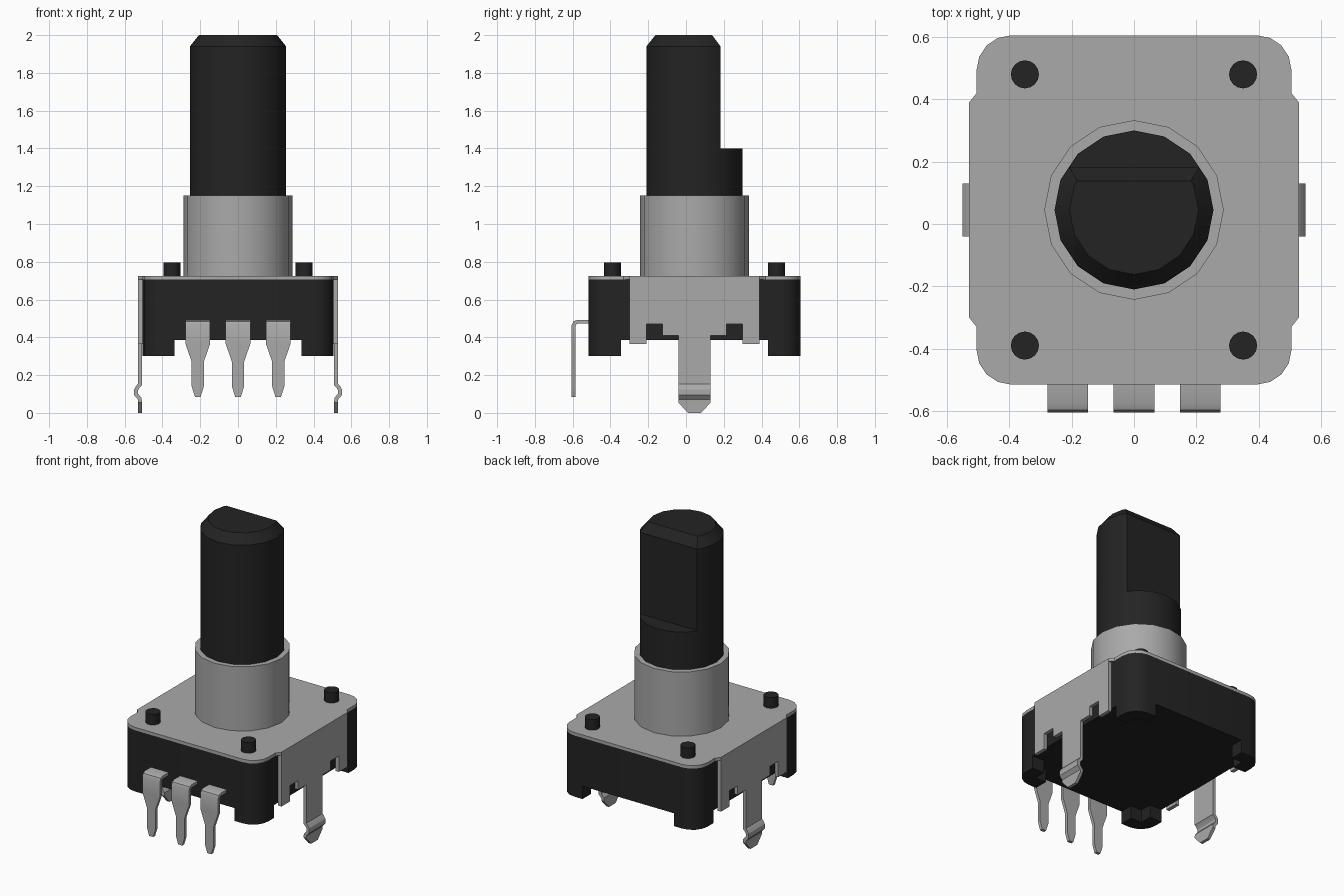
import bpy, bmesh, math
from mathutils import Vector

cube = bpy.data.objects.get("Cube")
if cube:
    bpy.data.objects.remove(cube, do_unlink=True)


def material(name, value):
    m = bpy.data.materials.new(name)
    m.use_nodes = True
    m.diffuse_color = (value, value, value, 1)
    m.node_tree.nodes["Principled BSDF"].inputs["Base Color"].default_value = (value, value, value, 1)
    return m


METAL = material("grey metal", 0.40)
BLACK = material("black plastic", 0.017)
CY = 0.045            # y of the shaft axis
HX, HY = 0.505, 0.56  # half size of the housing
R = 0.11              # housing corner radius


def loft(name, rings, mat):
    """Skin a stack of equal rings and cap both ends."""
    bm = bmesh.new()
    rows = [[bm.verts.new(p) for p in ring] for ring in rings]
    n = len(rows[0])
    for a, b in zip(rows, rows[1:]):
        for i in range(n):
            j = (i + 1) % n
            bm.faces.new((a[i], a[j], b[j], b[i]))
    bm.faces.new(rows[0][::-1])
    bm.faces.new(rows[-1])
    bmesh.ops.recalc_face_normals(bm, faces=bm.faces)
    mesh = bpy.data.meshes.new(name)
    bm.to_mesh(mesh)
    bm.free()
    mesh.materials.append(mat)
    obj = bpy.data.objects.new(name, mesh)
    bpy.context.collection.objects.link(obj)
    bpy.ops.object.select_all(action='DESELECT')
    obj.select_set(True)
    bpy.context.view_layer.objects.active = obj
    bpy.ops.object.shade_smooth_by_angle(angle=math.radians(30))
    return obj


def prism(name, outline, z0, z1, mat):
    """Upright prism; the outline is relative to the shaft axis."""
    return loft(name, [[(x, y + CY, z) for x, y in outline] for z in (z0, z1)], mat)


def circle(r, n=16):
    return [(r * math.cos(math.tau * i / n), r * math.sin(math.tau * i / n)) for i in range(n)]


def d_outline(r, flat):
    """Circle cut off straight at y = flat."""
    pts, out = circle(r), []
    for (x0, y0), (x1, y1) in zip(pts, pts[1:] + pts[:1]):
        if y0 <= flat:
            out.append((x0, y0))
        if (y0 <= flat) != (y1 <= flat):
            t = (flat - y0) / (y1 - y0)
            out.append((x0 + t * (x1 - x0), flat))
    return out


def corner():
    """Rounded corner in the +x +y quadrant."""
    return [(HX - R + R * math.cos(a), HY - R + R * math.sin(a))
            for a in (math.pi / 2 * i / 4 for i in range(5))]


def all_round(quarter):
    """Repeat a quarter outline in all four quadrants."""
    flip = quarter[::-1]
    return (quarter + [(-x, y) for x, y in flip]
            + [(-x, -y) for x, y in quarter] + [(x, -y) for x, y in flip])


def strip(name, path, widths, place, t=0.02):
    """Bent sheet strip along a (u, z) path, with its own width at each point."""
    pts = [Vector(p) for p in path]
    rings = []
    for i, (p, w) in enumerate(zip(pts, widths)):
        d0 = (p - pts[i - 1]).normalized() if i else None
        d1 = (pts[i + 1] - p).normalized() if i < len(pts) - 1 else d0
        d0 = d0 or d1
        n0, n1 = Vector((-d0.y, d0.x)), Vector((-d1.y, d1.x))
        n = (n0 + n1).normalized()
        n *= t / 2 / n.dot(n1)
        rings.append([place(p.x + s * n.x, v * w / 2, p.y + s * n.y)
                      for s, v in ((-1, -1), (1, -1), (1, 1), (-1, 1))])
    return loft(name, rings, METAL)


# Housing, its feet and the metal cover
prism("housing", all_round(corner()), 0.385, 0.705, BLACK)
foot = corner() + [(HX - 0.17, HY), (HX - 0.17, HY - 0.09), (HX - 0.09, HY - 0.09),
                   (HX - 0.09, HY - 0.17), (HX, HY - 0.17)]
prism("cover", all_round([(0.529, 0.345), (HX, 0.375)] + corner()), 0.705, 0.725, METAL)
for sx, sy, side in ((1, 1, "back_left"), (-1, 1, "back_right"),
                     (1, -1, "front_left"), (-1, -1, "front_right")):
    prism(side + "_foot", [(x * sx, y * sy) for x, y in foot], 0.30, 0.40, BLACK)
    peg_y = 0.435 * sy
    prism(side + "_peg", [(x + 0.35 * sx, y + peg_y) for x, y in circle(0.045)],
          0.70, 0.795, BLACK)

# Bushing and shaft with a flat and a chamfered tip
prism("bushing", circle(0.288), 0.72, 1.15, METAL)
prism("shaft_base", circle(0.255), 1.10, 1.40, BLACK)
loft("shaft", [[(x, y + CY, z) for x, y in d_outline(r, f)]
               for r, f, z in ((0.255, 0.138, 1.40), (0.255, 0.138, 1.94),
                               (0.207, 0.093, 2.0))], BLACK)

# Side plates with notched lower edge, and their snap-in legs
half = [(0.085, 0.41), (0.17, 0.41), (0.17, 0.47), (0.255, 0.47), (0.255, 0.365),
        (0.345, 0.365), (0.345, 0.71)]
edge = half + [(-y, z) for y, z in half[::-1]]
leg = [(0.519, 0.42), (0.519, 0.15), (0.529, 0.14), (0.54, 0.122), (0.54, 0.098),
       (0.52, 0.075), (0.519, 0.055), (0.519, 0.0)]
for s, side in ((1, "left"), (-1, "right")):
    loft(side + "_plate", [[(s * x, y + CY, z) for y, z in edge] for x in (0.505, 0.529)], METAL)
    strip(side + "_leg", leg, [0.17] * 7 + [0.07], lambda u, w, z: (s * u, w + CY, z))

# Three bent terminals at the front
pin = [(-0.50, 0.482), (-0.575, 0.482), (-0.589, 0.476), (-0.595, 0.462), (-0.595, 0.365),
       (-0.595, 0.27), (-0.595, 0.14), (-0.595, 0.085)]
for x, side in ((0.213, "left"), (0, "middle"), (-0.213, "right")):
    strip(side + "_terminal", pin, [0.13] * 5 + [0.064, 0.064, 0.03],
          lambda u, w, z: (x + w, u, z))
